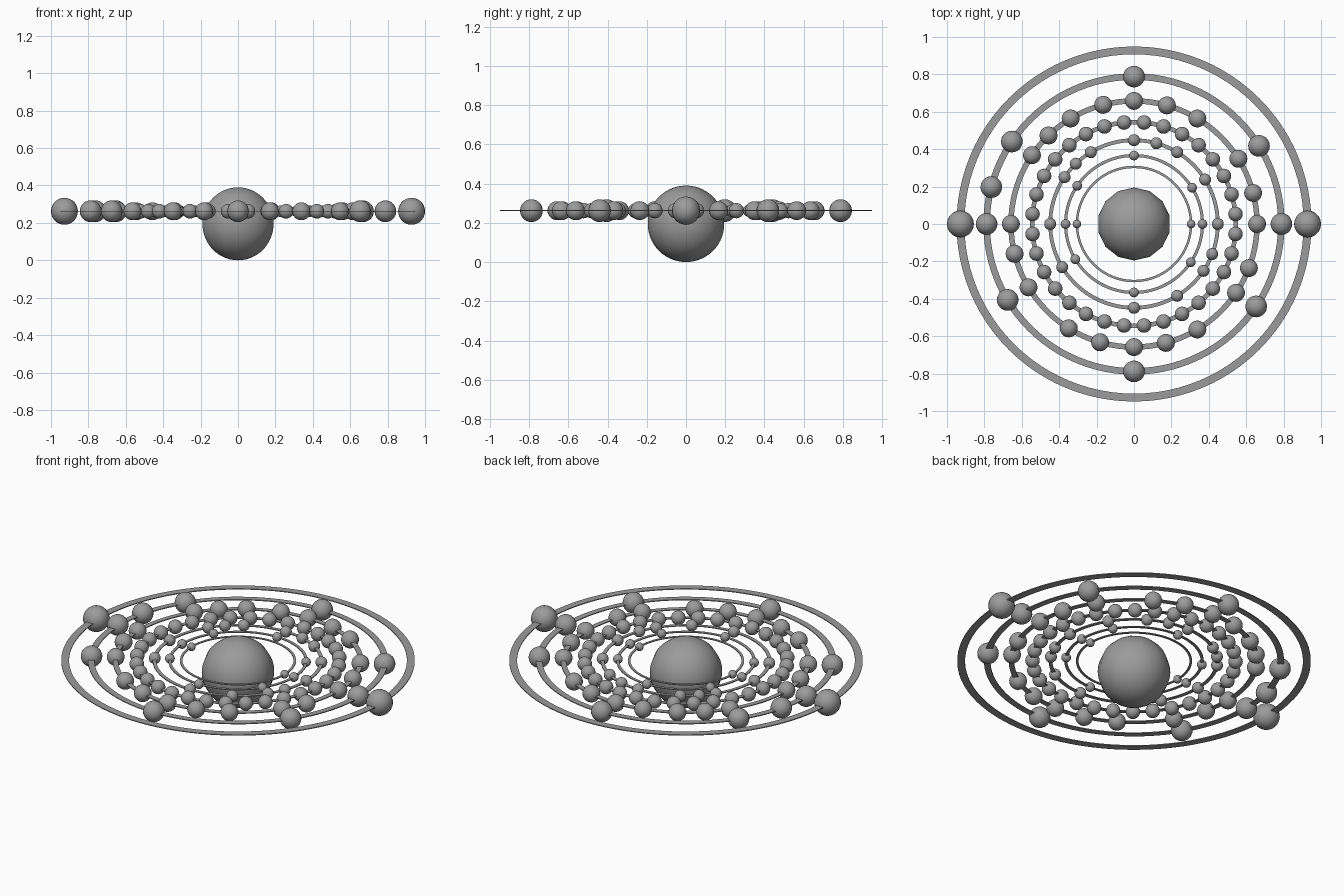
import bpy, bmesh
from math import cos, sin, radians
from mathutils import Matrix

cube = bpy.data.objects.get("Cube")
if cube:
    bpy.data.objects.remove(cube, do_unlink=True)

grey = bpy.data.materials.new("plain_grey")
grey.use_nodes = True
COLOUR = (0.33, 0.33, 0.33, 1)
grey.diffuse_color = COLOUR
grey.node_tree.nodes["Principled BSDF"].inputs["Base Color"].default_value = COLOUR

PLANE_Z = 0.262


def finish(bm, name, smooth):
    mesh = bpy.data.meshes.new(name)
    for f in bm.faces:
        f.smooth = smooth
    bm.to_mesh(mesh)
    bm.free()
    mesh.materials.append(grey)
    obj = bpy.data.objects.new(name, mesh)
    bpy.context.collection.objects.link(obj)
    return obj


def orbit_ring(name, radius, width, sides=96, thick=0.005):
    """Thin flat washer: a rectangular section swept round the z axis."""
    bm = bmesh.new()
    rows = []
    for i in range(sides):
        a = radians(360 * i / sides)
        rows.append([bm.verts.new((r * cos(a), r * sin(a), PLANE_Z + z))
                     for r, z in ((radius - width / 2, -thick / 2),
                                  (radius + width / 2, -thick / 2),
                                  (radius + width / 2, thick / 2),
                                  (radius - width / 2, thick / 2))])
    for i, row in enumerate(rows):
        nxt = rows[(i + 1) % sides]
        for k in range(4):
            m = (k + 1) % 4
            bm.faces.new((row[k], nxt[k], nxt[m], row[m]))
    bmesh.ops.recalc_face_normals(bm, faces=bm.faces)
    finish(bm, name, False)


def orbit_balls(name, radius, size, angles):
    """All the small balls that sit on one ring."""
    bm = bmesh.new()
    for deg in angles:
        a = radians(deg)
        place = Matrix.Translation((radius * cos(a), radius * sin(a), PLANE_Z))
        bmesh.ops.create_uvsphere(bm, u_segments=20, v_segments=14,
                                  radius=size, matrix=place)
    finish(bm, name, True)


# Central ball, coarse around the axis and fine from pole to pole
bm = bmesh.new()
bmesh.ops.create_uvsphere(bm, u_segments=14, v_segments=28, radius=0.195,
                          matrix=Matrix.Translation((0, 0, 0.195)))
finish(bm, "central_ball", True)

# Ball positions round the rings, in degrees
pair = [0, 180]
eight = [0, 32, 90, 146, 180, 211, 270, 326]
partial = [0, 32, 59, 74.5, 90, 121, 134, 146, 180, 211, 270, 301, 326, 339]
even = [(i + 0.5) * 360 / 32 for i in range(32)]
twenty = [0, 14.6, 32, 59, 74.5, 90, 104.5, 121, 134, 146, 180, 194, 211,
          238, 254, 270, 285, 301, 326, 339]
nine = eight + [165.5]

# Rings from the inside out: radius, band width, ball radius, ball angles
orbits = [
    (0.305, 0.013, 0.023, pair),
    (0.366, 0.016, 0.026, eight),
    (0.448, 0.020, 0.032, partial),
    (0.545, 0.024, 0.039, even),
    (0.658, 0.029, 0.048, twenty),
    (0.788, 0.035, 0.058, nine),
    (0.928, 0.042, 0.072, pair),
]
for n, (radius, width, size, angles) in enumerate(orbits, 1):
    orbit_ring(f"orbit_ring_{n}", radius, width)
    orbit_balls(f"orbit_balls_{n}", radius, size, angles)
